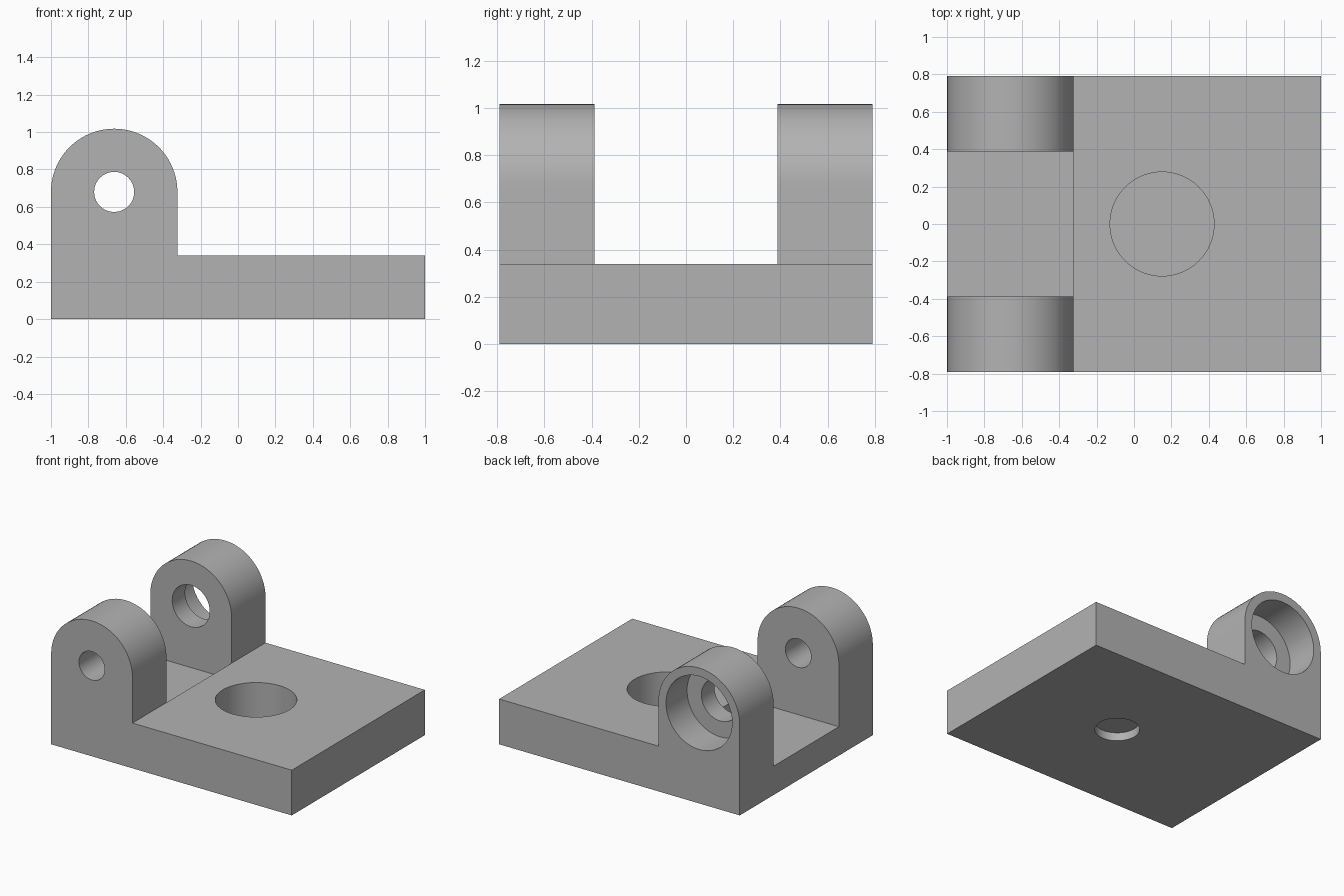
import bpy, bmesh
from math import pi, sin, cos, radians
from mathutils import Matrix, Vector

if "Cube" in bpy.data.objects:
    bpy.data.objects.remove(bpy.data.objects["Cube"], do_unlink=True)

# Overall sizes
HALF_W = 0.79          # half width along y
BASE_H = 0.34          # plate thickness
LUG_R = 0.338          # radius of the rounded lug tops
LUG_X, LUG_Z = -1 + LUG_R, 0.68
SLOT_Y = 0.387         # inner faces of the lugs
SLOT_Z = 0.217         # sunken floor between the lugs

grey = bpy.data.materials.new("plain grey")
grey.use_nodes = True
color = (0.45, 0.45, 0.45, 1)
grey.diffuse_color = color
grey.node_tree.nodes["Principled BSDF"].inputs["Base Color"].default_value = color


def make_object(name, bm):
    bmesh.ops.recalc_face_normals(bm, faces=bm.faces)
    mesh = bpy.data.meshes.new(name)
    bm.to_mesh(mesh)
    bm.free()
    mesh.materials.append(grey)
    obj = bpy.data.objects.new(name, mesh)
    bpy.context.collection.objects.link(obj)
    return obj


def box(name, low, high):
    low, high = Vector(low), Vector(high)
    bm = bmesh.new()
    bmesh.ops.create_cube(bm, size=1, matrix=Matrix.Translation((low + high) / 2)
                          @ Matrix.Diagonal((high - low).to_4d()))
    return make_object(name, bm)


def cylinder(name, radius, start, end):
    start, end = Vector(start), Vector(end)
    axis = end - start
    turn = axis.to_track_quat("Z", "Y").to_matrix().to_4x4()
    bm = bmesh.new()
    bmesh.ops.create_cone(bm, cap_ends=True, segments=64, radius1=radius, radius2=radius,
                          depth=axis.length,
                          matrix=Matrix.Translation((start + end) / 2) @ turn)
    return make_object(name, bm)


# Side profile with the rounded lug, extruded across the full width
outline = [(-1, 0), (1, 0), (1, BASE_H), (LUG_X + LUG_R, BASE_H)]
for i in range(41):
    a = pi * i / 40
    outline.append((LUG_X + LUG_R * cos(a), LUG_Z + LUG_R * sin(a)))
bm = bmesh.new()
face = bm.faces.new([bm.verts.new((x, -HALF_W, z)) for x, z in outline])
sweep = bmesh.ops.extrude_face_region(bm, geom=[face])
bmesh.ops.translate(bm, vec=(0, 2 * HALF_W, 0),
                    verts=[v for v in sweep["geom"] if isinstance(v, bmesh.types.BMVert)])
bracket = make_object("hinge_bracket", bm)

# Cutters: slot between lugs, pin holes, plate recesses
HOLE_X = 0.15
cutters = [
    box("lug_slot", (-1.2, -SLOT_Y, SLOT_Z), (LUG_X + LUG_R, SLOT_Y, 1.3)),
    cylinder("front_pin_hole", 0.107, (LUG_X, -1, LUG_Z), (LUG_X, -0.2, LUG_Z)),
    cylinder("back_pin_hole", 0.156, (LUG_X, 0.2, LUG_Z), (LUG_X, 1, LUG_Z)),
    cylinder("back_counterbore", 0.275, (LUG_X, HALF_W - 0.25, LUG_Z), (LUG_X, 1, LUG_Z)),
    cylinder("top_recess", 0.278, (HOLE_X, 0, 0.068), (HOLE_X, 0, 0.6)),
    cylinder("bottom_recess", 0.153, (HOLE_X, 0, -0.3), (HOLE_X, 0, 0.062)),
]
for cutter in cutters:
    cutter.hide_render = True
    cut = bracket.modifiers.new(cutter.name, "BOOLEAN")
    cut.operation = "DIFFERENCE"
    cut.solver = "EXACT"
    cut.object = cutter

# Bake the cuts and drop the cutters
bpy.context.view_layer.update()
cut_mesh = bpy.data.meshes.new_from_object(
    bracket.evaluated_get(bpy.context.evaluated_depsgraph_get()))
bracket.modifiers.clear()
bracket.data = cut_mesh
for cutter in cutters:
    bpy.data.objects.remove(cutter, do_unlink=True)

# Smooth the round walls, keep edges sharp
bpy.ops.object.select_all(action="DESELECT")
bracket.select_set(True)
bpy.context.view_layer.objects.active = bracket
bpy.ops.object.shade_smooth_by_angle(angle=radians(30))
